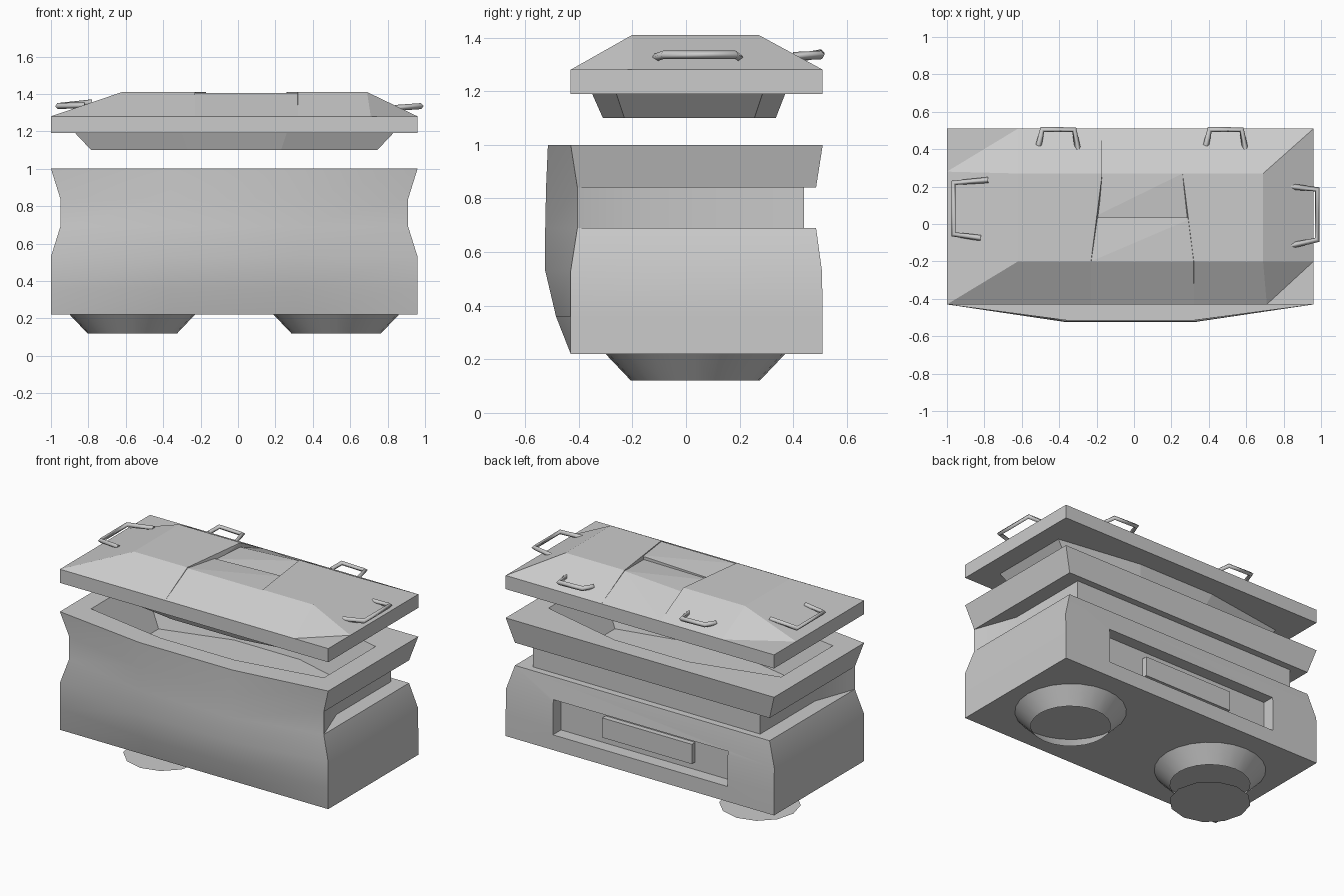
import bpy, bmesh, math
from mathutils import Vector

if "Cube" in bpy.data.objects:
    bpy.data.objects.remove(bpy.data.objects["Cube"])

XC = -0.02   # centre line of the case


def finish(bm, name, smooth=None):
    bmesh.ops.recalc_face_normals(bm, faces=bm.faces)
    me = bpy.data.meshes.new(name)
    bm.to_mesh(me)
    bm.free()
    ob = bpy.data.objects.new(name, me)
    bpy.context.collection.objects.link(ob)
    if smooth:
        bpy.ops.object.select_all(action='DESELECT')
        ob.select_set(True)
        bpy.context.view_layer.objects.active = ob
        bpy.ops.object.shade_smooth_by_angle(angle=math.radians(smooth))
    return ob


def loft(name, rings, smooth=None):
    """Closed solid through a list of equal-length rings."""
    bm = bmesh.new()
    vs = [[bm.verts.new(p) for p in r] for r in rings]
    n = len(vs[0])
    for a, b in zip(vs, vs[1:]):
        for i in range(n):
            j = (i + 1) % n
            bm.faces.new((a[i], a[j], b[j], b[i]))
    bm.faces.new(vs[0][::-1])
    bm.faces.new(vs[-1])
    bmesh.ops.remove_doubles(bm, verts=bm.verts, dist=1e-4)
    return finish(bm, name, smooth)


def hull(name, pts):
    bm = bmesh.new()
    for p in pts:
        bm.verts.new(p)
    bmesh.ops.convex_hull(bm, input=bm.verts)
    bmesh.ops.dissolve_limit(bm, angle_limit=0.01, verts=bm.verts, edges=bm.edges)
    return finish(bm, name)


def box(name, x0, x1, y0, y1, z0, z1):
    return hull(name, [(x, y, z) for x in (x0, x1) for y in (y0, y1) for z in (z0, z1)])


def case_ring(z, w, yc, yb, ws, back):
    half = [(w, yc), (ws, -0.13), (ws, back)]
    return ([(XC - w, yc, z), (XC - 0.34, yb, z), (XC + 0.34, yb, z)]
            + [(XC + x, y, z) for x, y in half]
            + [(XC - x, y, z) for x, y in half[:0:-1]])


def octagon(z, w, y0, y1, y2, y3, m):
    return [(XC + x, y, z) for x, y in [
        (-w, y1), (-m, y0), (m, y0), (w, y1), (w, y2), (m, y3), (-m, y3), (-w, y2)]]


# Case: bulged front, recessed neck band round the sides and back, open cavity
rings = [case_ring(*r) for r in [
    (0.22, 0.98, -0.43, -0.43, 0.98, 0.51),
    (0.36, 0.98, -0.43, -0.485, 0.98, 0.51),
    (0.53, 0.98, -0.43, -0.525, 0.98, 0.507),
    (0.69, 0.93, -0.405, -0.525, 0.93, 0.485),
    (0.69, 0.93, -0.405, -0.525, 0.83, 0.44),
    (0.84, 0.93, -0.405, -0.522, 0.83, 0.44),
    (0.84, 0.93, -0.405, -0.522, 0.93, 0.485),
    (1.00, 0.98, -0.43, -0.515, 0.98, 0.51)]]
rings.append(octagon(1.0, 0.85, -0.39, -0.29, 0.25, 0.39, 0.27))
rings.append(octagon(0.72, 0.70, -0.33, -0.23, 0.20, 0.33, 0.24))
case = loft("case", rings)

# Rear window recess with a raised panel inside
cutter = box("window_cutter", -0.66, 0.615, 0.425, 0.6, 0.32, 0.55)
cutter.hide_render = True
mod = case.modifiers.new("window", 'BOOLEAN')
mod.operation = 'DIFFERENCE'
mod.solver = 'EXACT'
mod.object = cutter
bpy.ops.object.select_all(action='DESELECT')
case.select_set(True)
bpy.context.view_layer.objects.active = case
bpy.ops.object.modifier_apply(modifier=mod.name)
bpy.ops.object.shade_smooth_by_angle(angle=math.radians(30))
bpy.data.objects.remove(cutter)
box("window_panel", -0.365, 0.29, 0.42, 0.46, 0.37, 0.50)

# Open funnel nozzles underneath
for side, x in (("left", -0.565), ("right", 0.525)):
    bm = bmesh.new()
    bmesh.ops.create_cone(bm, cap_ends=False, segments=24, radius1=0.24, radius2=0.335, depth=0.1)
    bmesh.ops.translate(bm, verts=bm.verts, vec=(x, 0.035, 0.17))
    finish(bm, side + "_nozzle", 30)

# Loose flat disc at floor level below the left nozzle
bm = bmesh.new()
bmesh.ops.create_circle(bm, cap_ends=True, segments=12, radius=0.245)
bmesh.ops.translate(bm, verts=bm.verts, vec=(-0.565, 0.035, 0))
finish(bm, "floor_disc")

# Lid slab and the tapered plug below it
box("lid_slab", -1, 0.96, -0.43, 0.51, 1.19, 1.28)
loft("lid_plug", [octagon(1.10, 0.765, -0.31, -0.23, 0.255, 0.335, 0.25),
                  octagon(1.19, 0.85, -0.35, -0.26, 0.285, 0.37, 0.28)])

# Lid roof: two sloped wings with one cut corner each, and a sunken middle strip
B, T = 1.28, 1.41
hull("roof_left", [(-1, -0.43, B), (-1, 0.28, B), (-0.62, 0.51, B), (-0.17, 0.51, B), (-0.23, -0.43, B),
                   (-0.62, -0.2, T), (-0.62, 0.27, T), (-0.17, 0.27, T), (-0.23, -0.2, T)])
hull("roof_right", [(0.71, -0.43, B), (0.96, -0.2, B), (0.96, 0.51, B), (0.26, 0.51, B), (0.32, -0.43, B),
                    (0.69, -0.2, T), (0.69, 0.27, T), (0.26, 0.27, T), (0.32, -0.2, T)])
hull("roof_middle_front", [(-0.23, -0.43, B), (0.32, -0.43, B), (-0.21, 0.035, B), (0.32, 0.035, B),
                           (-0.23, -0.2, T - 0.005), (0.32, -0.2, T - 0.005),
                           (-0.21, 0.035, T - 0.022), (0.32, 0.035, T - 0.005)])
hull("roof_middle_back", [(-0.22, 0.035, B), (0.32, 0.035, B), (-0.17, 0.51, B), (0.26, 0.51, B),
                          (-0.22, 0.035, T - 0.03), (0.32, 0.035, T - 0.025),
                          (-0.17, 0.27, T - 0.03), (0.26, 0.27, T - 0.005)])


# Handles: thin angular staples on the lid slopes
def handle(name, pts, r=0.016):
    cu = bpy.data.curves.new(name, 'CURVE')
    cu.dimensions = '3D'
    cu.bevel_depth = r
    cu.bevel_resolution = 0
    cu.use_fill_caps = True
    sp = cu.splines.new('POLY')
    sp.points.add(len(pts) - 1)
    for q, p in zip(sp.points, pts):
        q.co = (*p, 1)
    bpy.context.collection.objects.link(bpy.data.objects.new(name, cu))


handle("left_handle", [(-0.78, 0.235, 1.355), (-0.965, 0.22, 1.335), (-0.965, -0.055, 1.335), (-0.82, -0.075, 1.34)])
handle("right_handle", [(0.84, 0.20, 1.325), (0.98, 0.185, 1.335), (0.98, -0.085, 1.335), (0.84, -0.115, 1.325)])
for i, x in enumerate((-0.405, 0.49)):
    handle(f"back_handle_{i + 1}", [(x - 0.105, 0.42, 1.325), (x - 0.085, 0.505, 1.34),
                                    (x + 0.085, 0.505, 1.335), (x + 0.105, 0.40, 1.33)])
